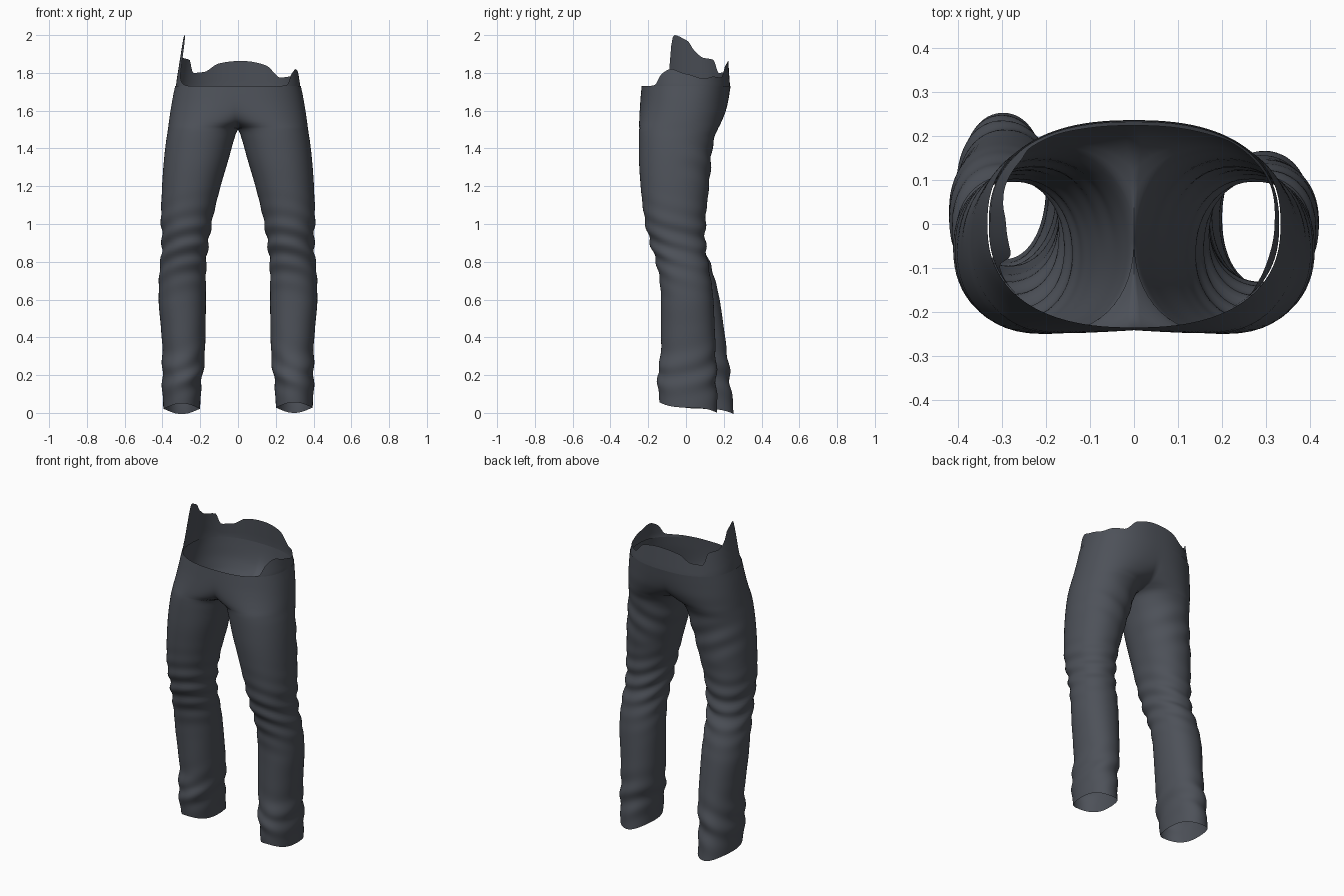
import bpy, bmesh, math

if "Cube" in bpy.data.objects:
    bpy.data.objects.remove(bpy.data.objects["Cube"])

cloth = bpy.data.materials.new("dark slate cloth")
cloth.diffuse_color = (0.075, 0.083, 0.100, 1)
cloth.use_nodes = True
cloth.node_tree.nodes["Principled BSDF"].inputs["Base Color"].default_value = cloth.diffuse_color

# Leg profile rows: height, inner x, outer x, front y, back y
ROWS = [
    (0.00, .200, .395, -.140, .165), (0.10, .197, .400, -.148, .163),
    (0.20, .187, .402, -.150, .160), (0.32, .175, .400, -.132, .157),
    (0.45, .172, .408, -.132, .152), (0.60, .170, .420, -.132, .145),
    (0.72, .170, .418, -.142, .130), (0.82, .166, .408, -.165, .112),
    (0.92, .153, .402, -.195, .102), (1.02, .136, .408, -.218, .104),
    (1.20, .092, .402, -.240, .122), (1.35, .048, .391, -.249, .134),
    (1.45, .020, .379, -.250, .148), (1.50, .000, .371, -.249, .168),
    (1.54, -.085, .366, -.248, .187), (1.60, -.200, .357, -.245, .211),
    (1.66, -.285, .347, -.241, .225), (1.73, -.333, .333, -.235, .236),
]
# Ragged waistband top: azimuth in degrees (90 is the back), height
BAND = [
    (-62, 1.728), (-42, 1.735), (-30, 1.795), (-16, 1.82), (0, 1.795),
    (20, 1.77), (35, 1.78), (50, 1.775), (66, 1.84), (88, 1.863),
    (105, 1.85), (120, 1.805), (134, 1.80), (144, 1.87), (160, 1.88),
    (172, 1.92), (180, 1.975), (193, 2.0), (196, 1.98), (200, 1.78),
    (215, 1.735), (228, 1.728),
]


def sample(table, x):
    """Monotone-eased interpolation of a table keyed by its first column."""
    x = min(max(x, table[0][0]), table[-1][0])
    for i in range(len(table) - 1):
        a, b = table[i], table[i + 1]
        if x <= b[0]:
            h = b[0] - a[0]
            t = (x - a[0]) / h
            p, n = table[max(i - 1, 0)], table[min(i + 2, len(table) - 1)]
            out = []
            for k in range(1, len(a)):
                d = (b[k] - a[k]) / h
                d0 = (a[k] - p[k]) / (a[0] - p[0]) if p is not a else d
                d1 = (n[k] - b[k]) / (n[0] - b[0]) if n is not b else d
                m0 = 0 if d0 * d <= 0 else 2 * d0 * d / (d0 + d)
                m1 = 0 if d1 * d <= 0 else 2 * d1 * d / (d1 + d)
                out.append((2*t**3 - 3*t*t + 1) * a[k] + (t**3 - 2*t*t + t) * h * m0
                           + (3*t*t - 2*t**3) * b[k] + (t**3 - t*t) * h * m1)
            return out


def spow(v, e):
    return math.copysign(abs(v) ** e, v)


def bump(z, centre, width):
    return math.exp(-((z - centre) / width) ** 2)


def loft(name, rings, weld=False):
    """Skin a list of open rings and smooth-shade the result."""
    bm = bmesh.new()
    vs = [[bm.verts.new(p) for p in r] for r in rings]
    for a, b in zip(vs, vs[1:]):
        for i in range(len(a) - 1):
            bm.faces.new((a[i], a[i + 1], b[i + 1], b[i]))
    if weld:
        bmesh.ops.remove_doubles(bm, verts=bm.verts, dist=0.0004)
    bmesh.ops.recalc_face_normals(bm, faces=bm.faces)
    me = bpy.data.meshes.new(name)
    bm.to_mesh(me)
    bm.free()
    me.materials.append(cloth)
    ob = bpy.data.objects.new(name, me)
    bpy.context.collection.objects.link(ob)
    for f in me.polygons:
        f.use_smooth = True
    return ob


def trouser_rings(side):
    """Closed leg rings that open at the centre seam above the crotch."""
    n, levels, rings = 56, 120, []
    for j in range(levels + 1):
        z = 1.73 * j / levels
        inner, outer, front, back = sample(ROWS, z)
        if side < 0:                      # this leg stands a little further back
            s = max(0, 1 - z / 0.85)
            back += .088 * s ** .8
            front += .060 * s
        cx, rx = (inner + outer) / 2, (outer - inner) / 2
        cy, ry = (front + back) / 2, (back - front) / 2
        p = 2.15 + .25 * max(0, (z - 1.5) / .23)
        reach = math.pi
        if inner < 0:
            reach = math.acos(-min(1, cx / rx) ** (p / 2))
        ring = []
        for i in range(n + 1):
            t = reach * (2 * i / n - 1)
            c, s = math.cos(t), math.sin(t)
            # soft folds at the knee, ankle and under the seat
            fold = .007 * bump(z, .88, .16) * math.sin(z * 62 + 3 * s + 2 * c)
            fold += .007 * bump(z, .20, .12) * math.sin(z * 42 + 2.5 * c - 2 * s)
            fold += .004 * bump(z, 1.32, .12) * math.sin(z * 50 - 4 * c) * max(0, s)
            k = 1 + fold / .15
            x = cx + rx * k * spow(c, 2 / p)
            y = cy + ry * k * spow(s, 2 / p)
            if inner < 0 and i in (0, n):
                x = 0
            # hem rises toward the front
            lift = max(0, 1 - z / .25) * (.028 - .022 * s + .006 * math.sin(3 * t))
            if side < 0:
                lift -= .006 * max(0, 1 - z / .25)
            ring.append((side * max(x, 0), y, z + lift))
        rings.append(ring)
    return rings


# Trouser halves, joined along the centre seam
halves = [loft("right_half", trouser_rings(1), True), loft("left_half", trouser_rings(-1), True)]
bm = bmesh.new()
for h in halves:
    bm.from_mesh(h.data)
    bpy.data.objects.remove(h)
seam = [v for v in bm.verts if abs(v.co.x) < 1e-5]
bmesh.ops.remove_doubles(bm, verts=seam, dist=0.001)
bmesh.ops.recalc_face_normals(bm, faces=bm.faces)
body = bpy.data.meshes.new("trousers")
bm.to_mesh(body)
bm.free()
body.materials.append(cloth)
bpy.context.collection.objects.link(bpy.data.objects.new("trousers", body))

# Torn waistband strip rising inside the waist, open at the front
cols, rows, band = 140, 6, []
for r in range(rows + 1):
    ring = []
    for i in range(cols + 1):
        az = -62 + 290 * i / cols
        top = sample(BAND, az)[0]
        z = 1.715 + (top - 1.715) * r / rows
        a = math.radians(az)
        lean = max(0, z - 1.73)
        ring.append(((.330 - .16 * lean) * spow(math.cos(a), 2 / 2.4),
                     (.233 - .07 * lean) * spow(math.sin(a), 2 / 2.4), z))
    band.append(ring)
loft("waistband", band)
